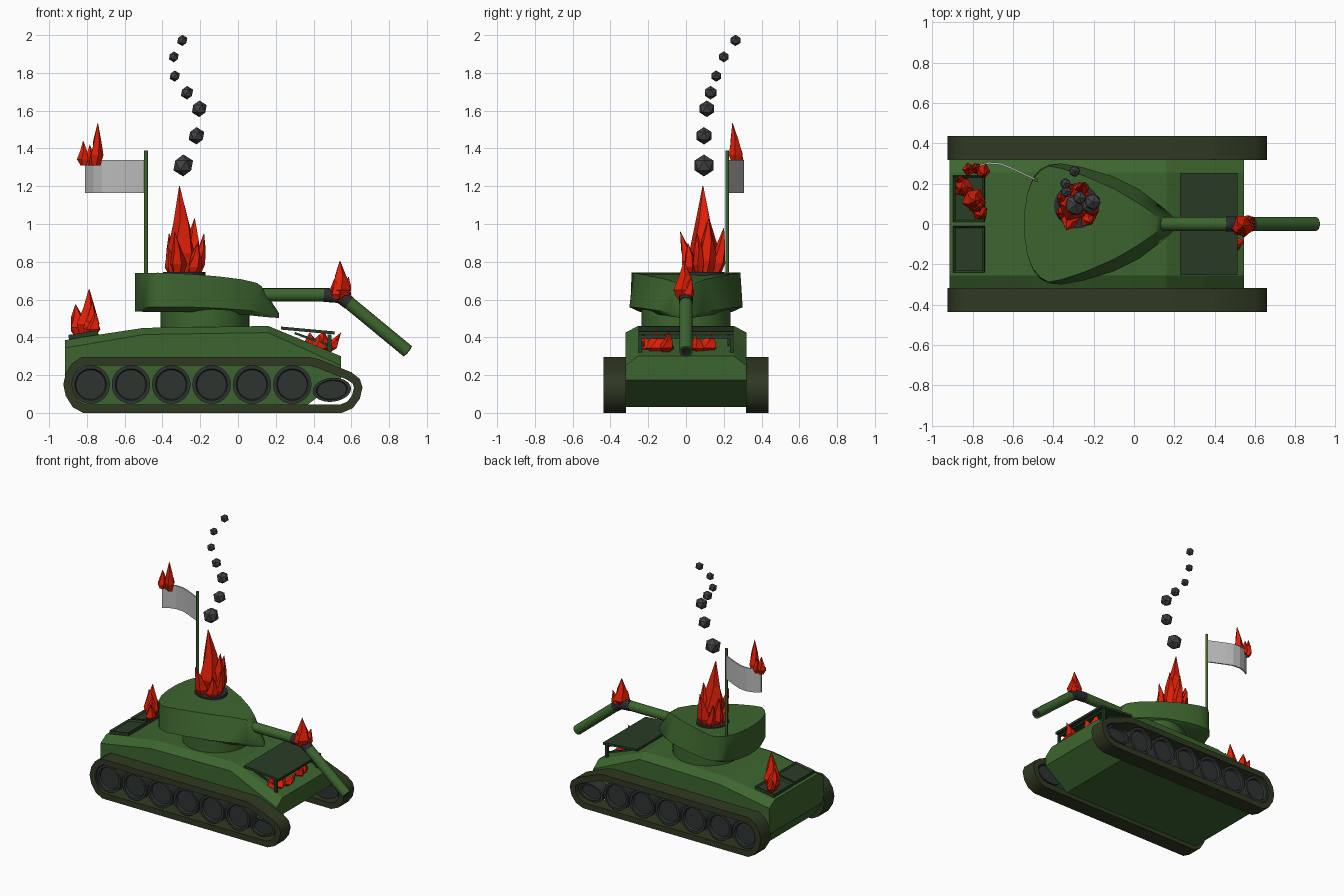
import bpy, bmesh, math, random
from mathutils import Vector, Matrix

random.seed(4)
if "Cube" in bpy.data.objects:
    bpy.data.objects.remove(bpy.data.objects["Cube"])


def material(name, r, g, b):
    m = bpy.data.materials.new(name)
    m.use_nodes = True
    m.diffuse_color = (r, g, b, 1)
    m.node_tree.nodes["Principled BSDF"].inputs["Base Color"].default_value = (r, g, b, 1)
    return m


GREEN = material("army green", .046, .13, .028)
DARK = material("dark green", .022, .045, .019)
TRACK = material("track olive", .029, .041, .016)
WHEEL = material("wheel grey", .027, .034, .03)
BURNT = material("burnt metal", .025, .026, .028)
SMOKE = material("smoke grey", .055, .055, .06)
FIRE = material("fire red", .76, .014, .002)
CLOTH = material("flag cloth", .5, .5, .5)


def finish(name, bm, mat, smooth=False):
    bmesh.ops.recalc_face_normals(bm, faces=bm.faces)
    me = bpy.data.meshes.new(name)
    bm.to_mesh(me)
    bm.free()
    me.materials.append(mat)
    ob = bpy.data.objects.new(name, me)
    bpy.context.collection.objects.link(ob)
    if smooth:
        bpy.ops.object.select_all(action='DESELECT')
        ob.select_set(True)
        bpy.context.view_layer.objects.active = ob
        bpy.ops.object.shade_smooth_by_angle(angle=math.radians(40))
    return ob


def loft(bm, sections, cap=True):
    # skin a row of closed cross-sections with the same point count
    rings = [[bm.verts.new(p) for p in s] for s in sections]
    n = len(rings[0])
    for a, b in zip(rings, rings[1:]):
        for i in range(n):
            j = (i + 1) % n
            bm.faces.new((a[i], a[j], b[j], b[i]))
    if cap:
        bm.faces.new(rings[0])
        bm.faces.new(rings[-1])


def rod(name, a, b, r, mat, sides=16):
    a, b = Vector(a), Vector(b)
    bm = bmesh.new()
    turn = (b - a).to_track_quat('Z', 'Y').to_matrix().to_4x4()
    bmesh.ops.create_cone(bm, cap_ends=True, segments=sides, radius1=r, radius2=r,
                          depth=(b - a).length,
                          matrix=Matrix.Translation((a + b) / 2) @ turn)
    return finish(name, bm, mat, True)


def slab(name, centre, size, tilt, mat, inset=0):
    bm = bmesh.new()
    bmesh.ops.create_cube(bm, size=1, matrix=Matrix.Diagonal((*size, 1)))
    if inset:
        top = max(bm.faces, key=lambda f: f.calc_center_median().z)
        bmesh.ops.inset_region(bm, faces=[top], thickness=inset)
        bmesh.ops.translate(bm, verts=top.verts, vec=(0, 0, -size[2] * .4))
    bm.transform(Matrix.Translation(centre) @ Matrix.Rotation(tilt, 4, 'Y'))
    return finish(name, bm, mat)


# Hull: x, floor height, shoulder height, deck height
bm = bmesh.new()
loft(bm, [[(x, -.32, lo), (x, -.32, mid), (x, -.255, top),
           (x, .255, top), (x, .32, mid), (x, .32, lo)]
          for x, lo, mid, top in [(-.915, .15, .345, .385), (-.83, .03, .358, .4),
                                  (-.5, .03, .415, .45), (.16, .03, .425, .46),
                                  (.35, .03, .339, .382), (.545, .175, .25, .3)]])
finish("hull", bm, GREEN)

# Turret: x, half width and height of the lower edge, then of the upper edge
bm = bmesh.new()
loft(bm, [[(xb, -yb * .82, zb), (xb, -yb, zb + .025), (xt, -yt, zt),
           (xt, yt, zt), (xb, yb, zb + .025), (xb, yb * .82, zb)]
          for xb, yb, zb, xt, yt, zt in [
              (-.545, .05, .538, -.545, .05, .74), (-.53, .15, .537, -.53, .15, .74),
              (-.5, .23, .535, -.5, .225, .74), (-.465, .272, .535, -.465, .265, .741),
              (-.42, .295, .535, -.425, .288, .742), (-.36, .3, .535, -.36, .276, .74),
              (-.25, .28, .535, -.25, .24, .735), (-.1, .235, .53, -.1, .175, .722),
              (.03, .17, .52, .02, .105, .707), (.14, .085, .508, .1, .05, .688),
              (.19, .04, .504, .125, .03, .67), (.217, .01, .503, .135, .015, .655)]])
finish("turret", bm, GREEN, True)
rod("turret_ring", (-.175, 0, .44), (-.175, 0, .55), .235, GREEN, 32)
rod("turret_hatch_rim", (-.285, .09, .72), (-.285, .09, .747), .112, BURNT, 20)

# Broken gun barrel
bend, muzzle = Vector((.545, 0, .618)), Vector((.9, 0, .325))
kink = bend.lerp(muzzle, .12)
rod("barrel_base", (.08, 0, .625), (.47, 0, .625), .035, GREEN)
rod("barrel_burnt_base", (.455, 0, .625), bend, .037, BURNT)
rod("barrel_burnt_tip", bend + Vector((-.02, 0, .012)), kink, .037, BURNT)
rod("barrel_tip", kink, muzzle, .035, GREEN)
rod("barrel_bore", muzzle, muzzle.lerp(kink, -.008), .024, BURNT)

# Tracks: closed belt around the wheels
belt = [Vector(p) for p in [
    (-.82, 0), (-.875, .03), (-.912, .09), (-.925, .15), (-.912, .21), (-.88, .262),
    (-.83, .295), (.38, .295), (.43, .283), (.6, .215), (.645, .18), (.659, .135),
    (.645, .075), (.608, .025), (.55, 0)]]


def inner(i, t):
    p, q, r = belt[i - 1], belt[i], belt[(i + 1) % len(belt)]
    d1, d2 = (q - p).normalized(), (r - q).normalized()
    n = (Vector((d1.y, -d1.x)) + Vector((d2.y, -d2.x))).normalized()
    return q + n * t


for side, label in ((-1, "near"), (1, "far")):
    y0, y1 = side * .318, side * .436
    bm = bmesh.new()
    sections = []
    for i, p in enumerate(belt):
        q = inner(i, .045)
        sections.append([(p.x, y0, p.y), (p.x, y1, p.y), (q.x, y1, q.y), (q.x, y0, q.y)])
    loft(bm, sections + sections[:1], cap=False)
    bmesh.ops.remove_doubles(bm, verts=bm.verts, dist=1e-5)
    finish(label + "_track", bm, TRACK, True)

    # Road wheels with a recessed face; the front one is crushed
    for k in range(7):
        bm = bmesh.new()
        bmesh.ops.create_cone(bm, cap_ends=True, segments=24, radius1=.102, radius2=.102, depth=.09)
        face = max(bm.faces, key=lambda f: f.calc_center_median().z)
        bmesh.ops.inset_region(bm, faces=[face], thickness=.018)
        bmesh.ops.inset_region(bm, faces=[face], thickness=.006)
        bmesh.ops.translate(bm, verts=face.verts, vec=(0, 0, -.018))
        bm.transform(Matrix.Rotation(-side * math.pi / 2, 4, 'X'))
        place = Matrix.Translation((-.78 + k * .2135, side * .374, .15))
        if k == 6:
            place = (Matrix.Translation((.497, side * .374, .122))
                     @ Matrix.Rotation(math.radians(-6), 4, 'Y') @ Matrix.Diagonal((1, 1, .62, 1)))
        bm.transform(place)
        finish(f"{label}_wheel_{k + 1}", bm, WHEEL, True)

    # Engine covers and deck supports
    slab(label + "_engine_cover", (-.818, side * .125, .41), (.158, .23, .03), -.155, DARK, .015)
    slab(label + "_deck_post", (.485, side * .242, .365), (.02, .018, .1), 0, DARK)
    slab(label + "_deck_brace", (.39, side * .225, .39), (.19, .012, .012), .35, DARK)

# Raised deck plate at the nose
slab("deck_plate", (.37, 0, .436), (.285, .505, .016), .09, DARK)
slab("deck_crossbar", (.485, 0, .402), (.014, .48, .014), 0, DARK)

# Flag
rod("flag_pole", (-.487, .218, .7), (-.487, .218, 1.39), .01, GREEN, 16)
bm = bmesh.new()
wave = [(-.49, .222), (-.55, .25), (-.61, .278), (-.66, .298), (-.72, .302), (-.765, .29), (-.81, .265)]
loft(bm, [[(x, y - .005, 1.165), (x, y + .005, 1.165), (x, y + .005, 1.34), (x, y - .005, 1.34)]
          for x, y in wave])
finish("flag", bm, CLOTH)

# Smoke puffs
for i, (x, y, z, r) in enumerate([
        (-.29, .095, 1.31, .058), (-.22, .095, 1.467, .046), (-.205, .11, 1.61, .044),
        (-.27, .13, 1.695, .036), (-.335, .16, 1.783, .03), (-.34, .2, 1.885, .029),
        (-.295, .262, 1.972, .03)]):
    bm = bmesh.new()
    bmesh.ops.create_icosphere(bm, subdivisions=1, radius=r, matrix=Matrix.Translation((x, y, z)))
    finish(f"smoke_puff_{i + 1}", bm, SMOKE)


def fire(name, centre, tongues):
    # each tongue: base offset x y, tip offset x y z, radius
    bm = bmesh.new()
    for bx, by, tx, ty, tz, r in tongues:
        base, tip = Vector((bx, by, 0)), Vector((tx, ty, tz))
        spin = random.random() * 6
        sections = []
        for t, w in ((0, .6), (.25, 1), (.6, .6), (1, .03)):
            c = base.lerp(tip, t) + Vector(centre)
            ring = []
            for k in range(5):
                a = spin + t + k * math.tau / 5
                s = r * w * random.uniform(.8, 1.15)
                ring.append(c + Vector((math.cos(a) * s, math.sin(a) * s, 0)))
            sections.append(ring)
        loft(bm, sections)
    finish(name, bm, FIRE)


fire("turret_fire", (-.285, .09, .73), [
    (0, 0, -.025, 0, .47, .08), (.04, .02, .055, .03, .3, .055), (-.05, .02, -.08, .04, .22, .05),
    (.07, -.02, .105, -.03, .22, .035), (-.03, -.06, -.05, -.12, .23, .045),
    (.02, .07, .03, .11, .25, .045), (.05, -.06, .07, -.08, .17, .04),
    (-.06, -.03, -.09, -.04, .16, .035), (-.03, .07, -.06, .08, .18, .035)])
fire("engine_fire", (-.81, .125, .41), [
    (.01, 0, .022, -.01, .245, .06), (-.03, .05, -.05, .05, .165, .05),
    (.04, -.06, .055, -.085, .13, .04), (-.04, .08, -.065, .1, .1, .03),
    (.02, -.03, .04, -.04, .18, .045)])
fire("flag_fire", (-.78, .268, 1.31), [
    (.03, 0, .038, -.022, .225, .035), (-.035, 0, -.04, .01, .13, .035), (0, .01, -.005, .015, .11, .03)])
fire("barrel_fire", (.545, 0, .6), [
    (0, -.005, -.005, -.01, .205, .055), (.02, .01, .04, .03, .12, .035), (-.02, -.02, -.035, -.04, .11, .035)])
fire("nose_fire", (.42, 0, .315), [
    (.01, -.16, .03, -.15, .115, .075), (0, -.195, .01, -.225, .1, .05), (.04, -.11, .125, -.09, .11, .045),
    (-.03, -.12, -.04, -.1, .11, .06), (.01, .1, .04, .13, .11, .06), (.03, .07, .07, .05, .1, .04)])
